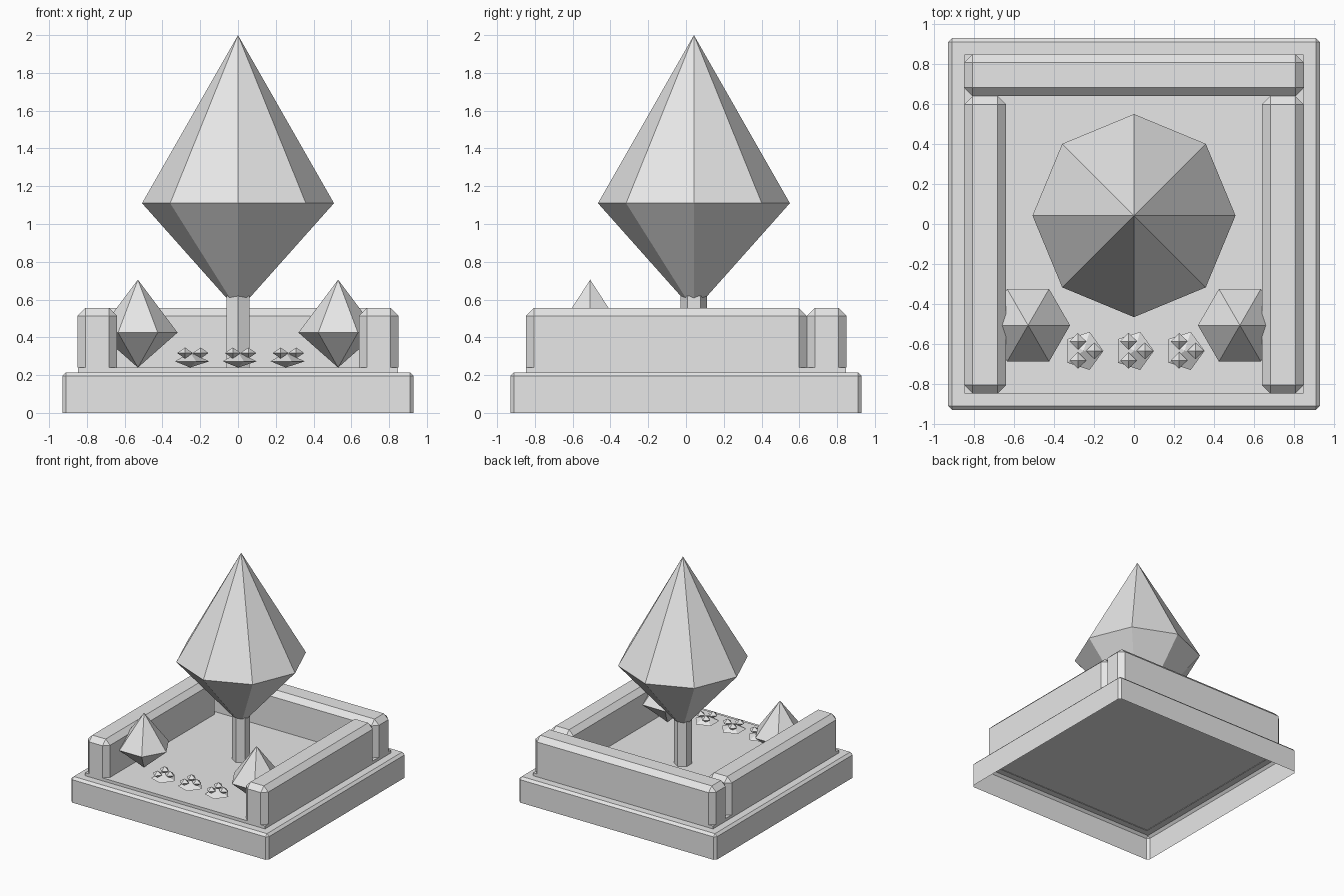
import bpy
import bmesh
from math import cos, sin, pi, tau

cube = bpy.data.objects.get("Cube")
if cube:
    bpy.data.objects.remove(cube)

# One plain grey for everything
GREY = (0.8, 0.8, 0.8, 1.0)
mat = bpy.data.materials.new("plain_grey")
mat.use_nodes = True
mat.diffuse_color = GREY
for node in mat.node_tree.nodes:
    if node.type == 'BSDF_PRINCIPLED':
        node.inputs["Base Color"].default_value = GREY


def finish(bm, name):
    mesh = bpy.data.meshes.new(name)
    bm.normal_update()
    bm.to_mesh(mesh)
    bm.free()
    mesh.materials.append(mat)
    obj = bpy.data.objects.new(name, mesh)
    bpy.context.collection.objects.link(obj)
    return obj


def block(name, x, y, z, chamfer=0.0):
    """Open-bottomed box between bounds, chamfered on its upright and top edges."""
    bm = bmesh.new()
    bmesh.ops.create_cube(bm, size=1)
    for v in bm.verts:
        for axis, (low, high) in enumerate((x, y, z)):
            v.co[axis] = low if v.co[axis] < 0 else high
    if chamfer:
        edges = [e for e in bm.edges if max(v.co.z for v in e.verts) > z[0] + 0.001]
        bmesh.ops.bevel(bm, geom=edges, offset=chamfer, segments=1,
                        profile=0.5, affect='EDGES')
    bm.normal_update()
    bottom = [f for f in bm.faces if f.normal.z < -0.9]
    bmesh.ops.delete(bm, geom=bottom, context='FACES_ONLY')
    return finish(bm, name)


def gem(name, x, y, sides, radius, bottom, waist, top):
    """Double cone: a faceted ring joined to a lower and an upper point."""
    bm = bmesh.new()
    ring = [bm.verts.new((x + radius * cos(tau * i / sides),
                          y + radius * sin(tau * i / sides), waist))
            for i in range(sides)]
    low = bm.verts.new((x, y, bottom))
    high = bm.verts.new((x, y, top))
    for i, a in enumerate(ring):
        b = ring[(i + 1) % sides]
        bm.faces.new((a, b, high))
        bm.faces.new((b, a, low))
    return finish(bm, name)


# Plinth and raised lawn
GROUND = 0.24
block("plinth", (-0.93, 0.93), (-0.93, 0.93), (0, 0.215), 0.02)
block("lawn", (-0.848, 0.848), (-0.848, 0.848), (0.21, GROUND))

# Hedges around three sides
HEDGE_Z = (GROUND, 0.555)
block("back_hedge", (-0.85, 0.85), (0.64, 0.85), HEDGE_Z, 0.042)
block("right_hedge", (-0.85, -0.64), (-0.848, 0.64), HEDGE_Z, 0.042)
block("left_hedge", (0.64, 0.85), (-0.848, 0.64), HEDGE_Z, 0.042)

# Tree
TREE_Y = 0.042
bm = bmesh.new()
rings = [[bm.verts.new((0.07 * cos(pi / 6 + tau * i / 6),
                        TREE_Y + 0.07 * sin(pi / 6 + tau * i / 6), z))
          for i in range(6)] for z in (GROUND, 0.62)]
for i in range(6):
    j = (i + 1) % 6
    bm.faces.new((rings[0][i], rings[0][j], rings[1][j], rings[1][i]))
finish(bm, "tree_trunk")
gem("tree_crown", 0, TREE_Y, 8, 0.508, 0.54, 1.11, 2.0)

# Bushes at the front corners
for side, x in (("right", -0.53), ("left", 0.53)):
    gem(side + "_bush", x, -0.507, 6, 0.21, GROUND, 0.425, 0.705)

# Row of flowers, each with three buds
FLOWER_Y = -0.635
for n, x in enumerate((-0.253, 0, 0.253), 1):
    gem(f"flower_{n}_leaves", x, FLOWER_Y, 5, 0.1, GROUND, 0.273, 0.32)
    for k in range(3):
        angle = tau * k / 3
        gem(f"flower_{n}_bud_{k + 1}", x + 0.055 * cos(angle),
            FLOWER_Y + 0.055 * sin(angle), 4, 0.042, 0.288, 0.317, 0.346)
